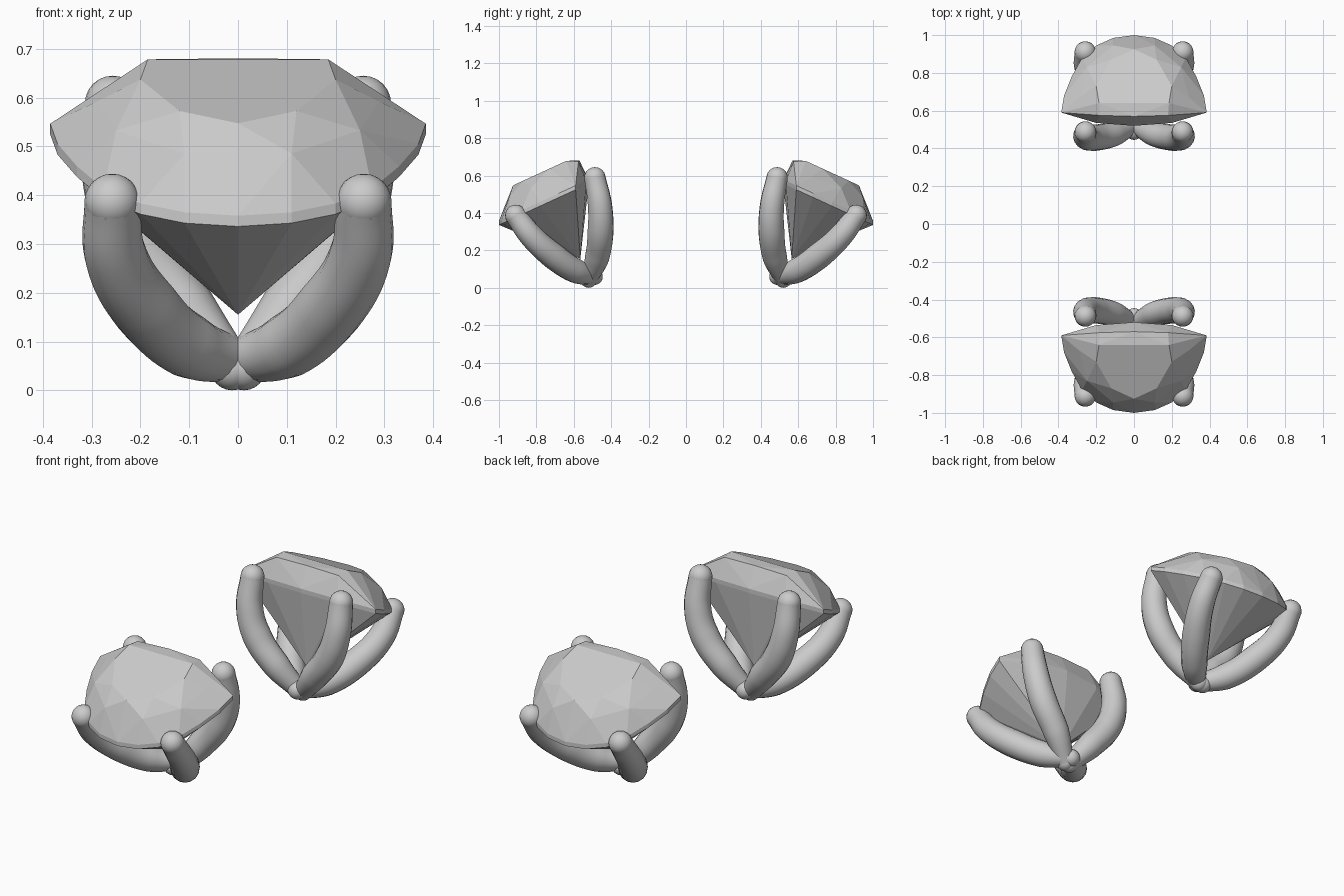
import bpy, bmesh
from mathutils import Vector

if "Cube" in bpy.data.objects:
    bpy.data.objects.remove(bpy.data.objects["Cube"])


def mirror(ob, x):
    m = ob.modifiers.new("Mirror", "MIRROR")
    m.use_axis = (x, True, False)
    m.use_mirror_merge = False


def tilted(x, y, h):
    # point at height h above the tilted girdle plane
    return (x, y, 0.35 + 0.46 * (y + 1) + h)


# Faceted gem: hull of table, crown, girdle and culet points
girdle = [(0, -1), (0.11, -0.985), (0.2, -0.945), (0.275, -0.88), (0.33, -0.78),
          (0.37, -0.68), (0.385, -0.59), (0.2, -0.535), (0, -0.52)]
table = [(0, -0.925), (0.12, -0.87), (0.2, -0.73), (0.185, -0.64), (0, -0.635)]
crown = [(0.11, -0.945, 0.11), (0.25, -0.83, 0.105), (0.29, -0.67, 0.09),
         (0.18, -0.575, 0.129), (0, -0.57, 0.133)]
pts = [(x, y, h) for x, y in girdle for h in (-0.014, 0.008)]
pts += [(x, y, 0.163) for x, y in table] + crown
bm = bmesh.new()
for x, y, h in pts:
    for s in ((1, -1) if x else (1,)):
        bm.verts.new(tilted(s * x, y, h))
bm.verts.new((0, -0.565, 0.155))
bmesh.ops.convex_hull(bm, input=bm.verts[:])
bmesh.ops.dissolve_limit(bm, angle_limit=0.035, verts=bm.verts[:], edges=bm.edges[:])
bmesh.ops.recalc_face_normals(bm, faces=bm.faces[:])
me = bpy.data.meshes.new("gem")
bm.to_mesh(me)
bm.free()
gem = bpy.data.objects.new("gem", me)
bpy.context.collection.objects.link(gem)
mirror(gem, False)


# Curved prongs with rounded ends, four per gem
def prong(name, path):
    cu = bpy.data.curves.new(name, "CURVE")
    cu.dimensions = "3D"
    cu.bevel_depth = 1.0
    cu.bevel_resolution = 6
    sp = cu.splines.new("BEZIER")
    sp.resolution_u = 8
    sp.bezier_points.add(len(path) - 1)
    for bp, (x, y, z, r) in zip(sp.bezier_points, path):
        bp.co = (x, y, z)
        bp.radius = r
        bp.handle_left_type = bp.handle_right_type = "AUTO"
    ob = bpy.data.objects.new(name, cu)
    bpy.context.collection.objects.link(ob)
    bpy.ops.object.select_all(action="DESELECT")
    ob.select_set(True)
    bpy.context.view_layer.objects.active = ob
    bpy.ops.object.convert(target="MESH")
    ob = bpy.context.view_layer.objects.active
    caps = []
    for x, y, z, r in (path[0], path[-1]):
        bpy.ops.mesh.primitive_uv_sphere_add(segments=20, ring_count=12, radius=r, location=(x, y, z))
        caps.append(bpy.context.object)
    for o in caps + [ob]:
        o.select_set(True)
    bpy.context.view_layer.objects.active = ob
    bpy.ops.object.join()
    ob.name = name
    bpy.ops.object.shade_smooth_by_angle(angle=0.9)
    mirror(ob, True)
    return ob


prong("outer_prong", [(0.258, -0.91, 0.387, 0.057), (0.252, -0.83, 0.28, 0.064),
                      (0.19, -0.71, 0.17, 0.07), (0.1, -0.59, 0.09, 0.066),
                      (0.0, -0.49, 0.06, 0.045)])
prong("inner_prong", [(0.257, -0.487, 0.588, 0.057), (0.255, -0.46, 0.44, 0.065),
                      (0.21, -0.457, 0.3, 0.07), (0.11, -0.475, 0.165, 0.066),
                      (0.012, -0.52, 0.045, 0.045)])
